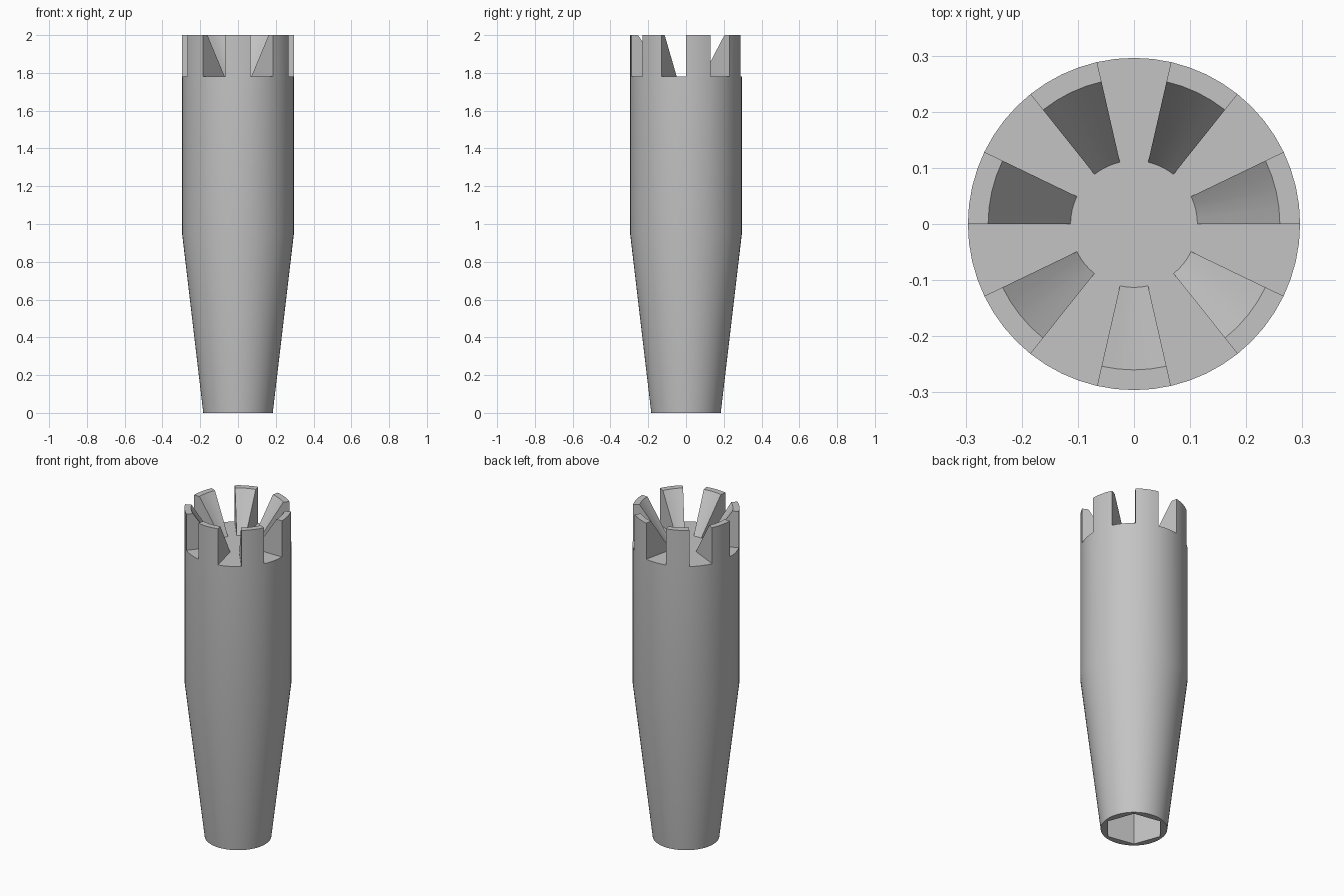
import bpy, bmesh, math

if "Cube" in bpy.data.objects:
    bpy.data.objects.remove(bpy.data.objects["Cube"])

TEETH = 7
PER = 4                       # segments per tooth or gap
N = TEETH * 2 * PER
Z_FLOOR, Z_TOP = 1.78, 2.0
R = 0.296

steel = bpy.data.materials.new("grey steel")
steel.diffuse_color = (0.55, 0.55, 0.55, 1)
steel.use_nodes = True
steel.node_tree.nodes["Principled BSDF"].inputs["Base Color"].default_value = steel.diffuse_color


def make_object(name, bm):
    bmesh.ops.recalc_face_normals(bm, faces=bm.faces)
    mesh = bpy.data.meshes.new(name)
    bm.to_mesh(mesh)
    bm.free()
    mesh.materials.append(steel)
    obj = bpy.data.objects.new(name, mesh)
    bpy.context.collection.objects.link(obj)
    return obj


def ring(bm, r, z, n=N, start=0.0):
    return [bm.verts.new((r * math.cos(start + math.tau * i / n),
                          r * math.sin(start + math.tau * i / n), z))
            for i in range(n)]


# Tapered body with a crown of teeth
bm = bmesh.new()
foot = ring(bm, 0.184, 0)
shoulder = ring(bm, R, 0.95)
rim = ring(bm, R, Z_FLOOR)
core = ring(bm, 0.113, Z_FLOOR)
tip_out = ring(bm, R, Z_TOP)
tip_in = ring(bm, 0.26, Z_TOP)
for i in range(N):
    j = (i + 1) % N

    def strip(a, b):
        bm.faces.new((a[i], a[j], b[j], b[i]))

    strip(foot, shoulder)
    strip(shoulder, rim)
    if (i // PER) % 2 == 0:
        # Tooth: outer wall, tip, sloped inner face
        strip(rim, tip_out)
        strip(tip_out, tip_in)
        strip(tip_in, core)
    else:
        strip(rim, core)
    if i % PER == 0:
        # Flat side of a tooth
        bm.faces.new((core[i], rim[i], tip_out[i], tip_in[i]))
bm.faces.new(core)
bm.faces.new(foot)
bmesh.ops.delete(bm, geom=[v for v in bm.verts if not v.link_faces], context='VERTS')
body = make_object("crown_body", bm)

# Hexagonal socket in the foot
bm = bmesh.new()
low = ring(bm, 0.167, -0.1, 6, math.radians(50))
high = ring(bm, 0.167, 0.8, 6, math.radians(50))
for i in range(6):
    j = (i + 1) % 6
    bm.faces.new((low[i], low[j], high[j], high[i]))
bm.faces.new(low)
bm.faces.new(high)
cutter = make_object("socket_cutter", bm)
cutter.hide_render = True

cut = body.modifiers.new("socket", 'BOOLEAN')
cut.operation = 'DIFFERENCE'
cut.solver = 'EXACT'
cut.object = cutter
bpy.context.view_layer.objects.active = body
body.select_set(True)
bpy.ops.object.modifier_apply(modifier=cut.name)
bpy.data.objects.remove(cutter)
bpy.ops.object.shade_smooth_by_angle(angle=math.radians(30))
